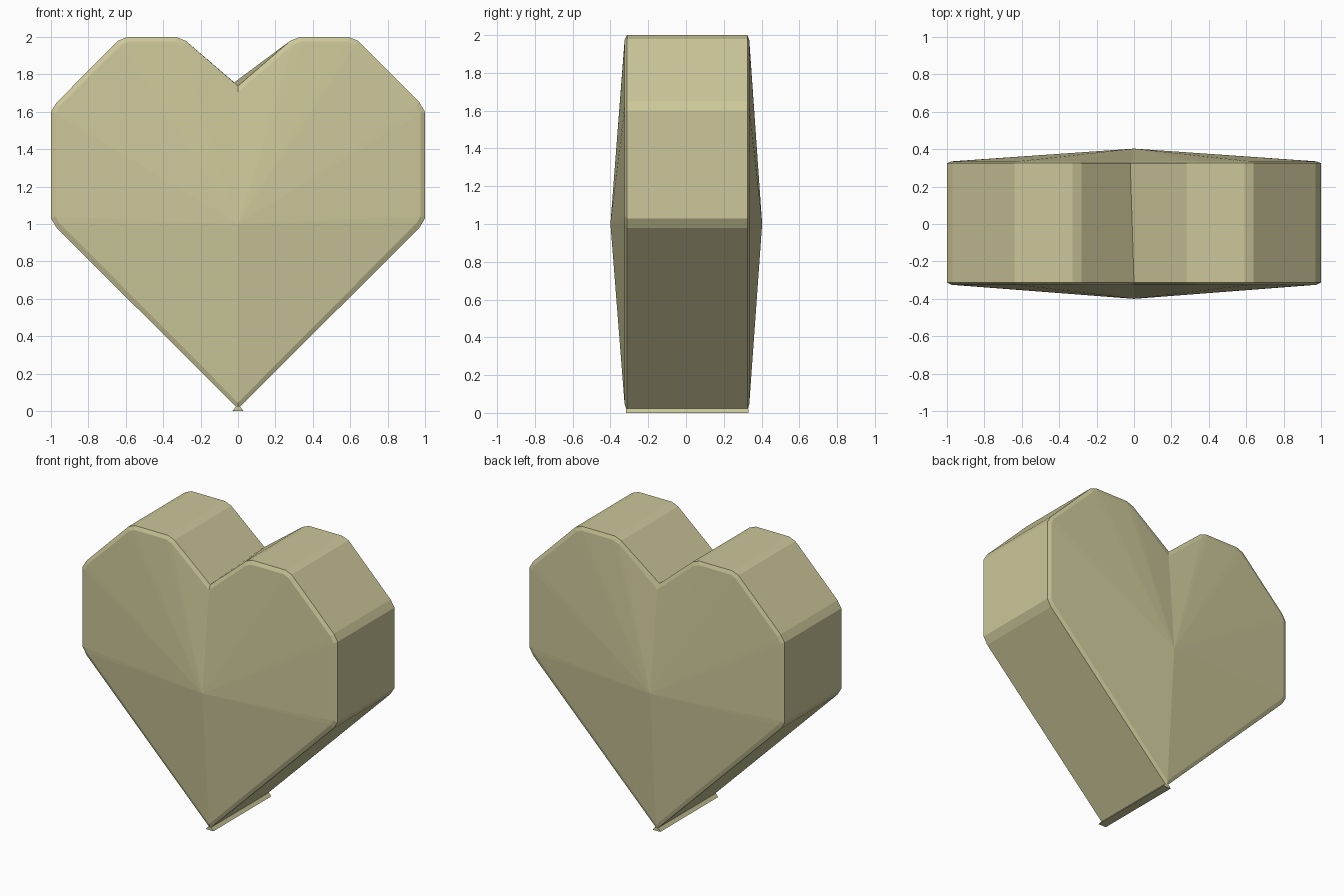
import bpy
import bmesh

if "Cube" in bpy.data.objects:
    bpy.data.objects.remove(bpy.data.objects["Cube"])

# Single flat colour
mat = bpy.data.materials.new("pale_khaki")
mat.diffuse_color = (0.60, 0.57, 0.32, 1)
mat.use_nodes = True
mat.node_tree.nodes["Principled BSDF"].inputs["Base Color"].default_value = mat.diffuse_color


def make_object(name, bm):
    bmesh.ops.recalc_face_normals(bm, faces=bm.faces)
    mesh = bpy.data.meshes.new(name)
    bm.to_mesh(mesh)
    bm.free()
    mesh.materials.append(mat)
    obj = bpy.data.objects.new(name, mesh)
    bpy.context.collection.objects.link(obj)
    return obj


def heart_outline(half, tip, notch):
    """Closed loop of (x, z): tip, right half, notch, mirrored left half."""
    return [tip] + half + [notch] + [(-x, z) for x, z in reversed(half)]


# Right half of the outer wall and of the slightly smaller face border
outer = [(0.97, 0.98), (1.0, 1.03), (1.0, 1.60), (0.97, 1.65),
         (0.64, 1.98), (0.59, 2.0), (0.33, 2.0), (0.28, 1.98)]
inner = [(0.955, 1.005), (0.975, 1.04), (0.975, 1.59), (0.955, 1.63),
         (0.625, 1.957), (0.583, 1.975), (0.337, 1.975), (0.292, 1.957)]

# Heart body: wall, narrow chamfer and shallow pyramid on each side
bm = bmesh.new()
rings = [
    (-0.325, heart_outline(inner, (0, 0.045), (0, 1.705))),
    (-0.312, heart_outline(outer, (0, 0.012), (0, 1.738))),
    (0.325, heart_outline(outer, (0, 0.012), (-0.02, 1.757))),
    (0.335, heart_outline(inner, (0, 0.045), (-0.01, 1.715))),
]
loops = [[bm.verts.new((x, y, z)) for x, z in pts] for y, pts in rings]
n = len(loops[0])
for a, b in zip(loops, loops[1:]):
    for i in range(n):
        j = (i + 1) % n
        bm.faces.new((a[i], a[j], b[j], b[i]))
for loop, y in ((loops[0], -0.40), (loops[-1], 0.403)):
    apex = bm.verts.new((0, y, 1.0))
    for i in range(n):
        bm.faces.new((loop[i], loop[(i + 1) % n], apex))
make_object("heart_body", bm)

# Small flared ridge under the bottom tip
bm = bmesh.new()
profile = [(-0.03, 0), (0.03, 0), (0.012, 0.022), (-0.012, 0.022)]
ends = [[bm.verts.new((x, y, z)) for x, z in profile] for y in (-0.318, 0.33)]
for end in ends:
    bm.faces.new(end)
for i in range(4):
    j = (i + 1) % 4
    bm.faces.new((ends[0][i], ends[0][j], ends[1][j], ends[1][i]))
make_object("tip_ridge", bm)
